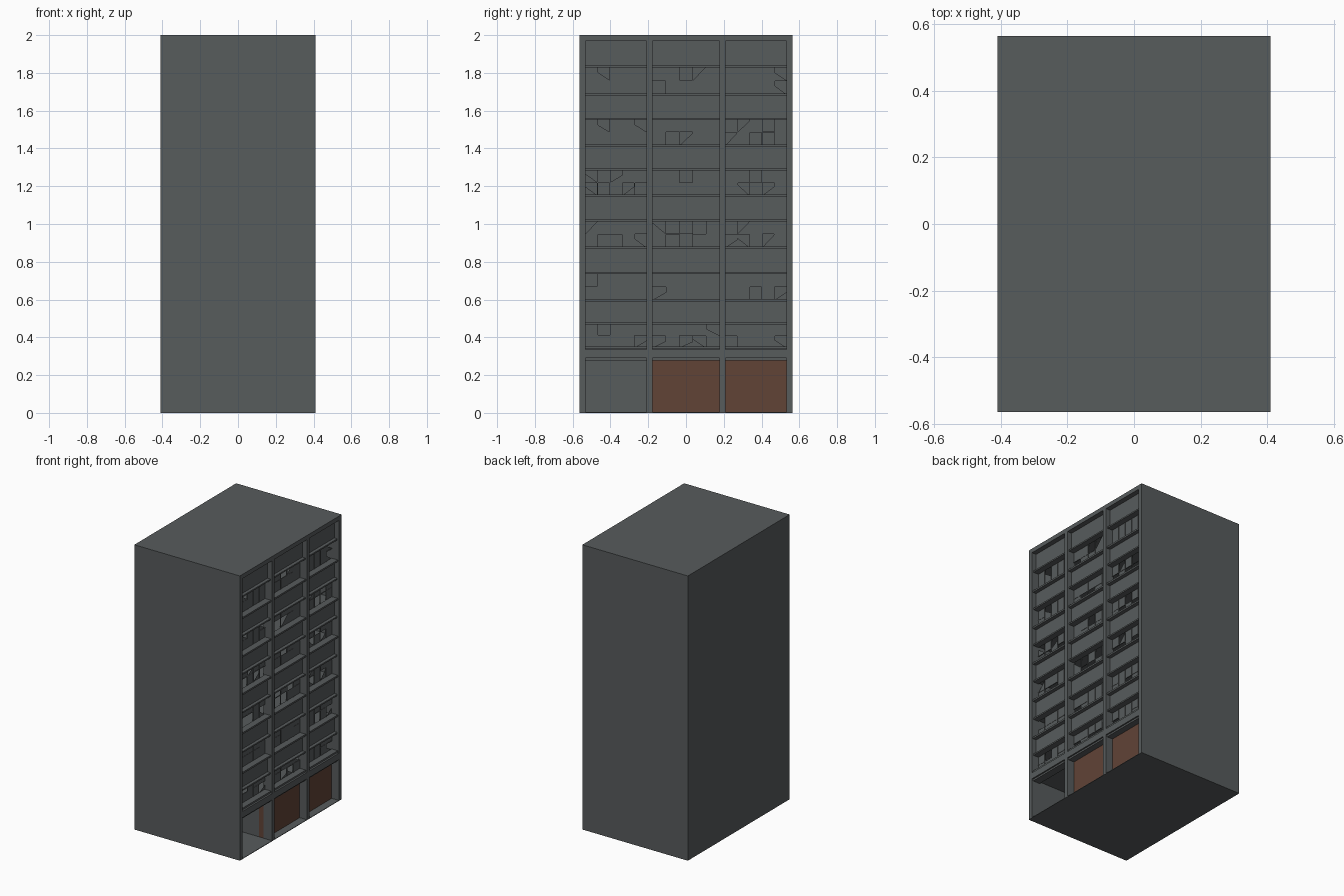
import bpy, bmesh, random
from mathutils import Vector

if "Cube" in bpy.data.objects:
    bpy.data.objects.remove(bpy.data.objects["Cube"])

random.seed(4)

def material(name, rgb):
    m = bpy.data.materials.new(name)
    m.diffuse_color = (*rgb, 1)
    m.use_nodes = True
    m.node_tree.nodes["Principled BSDF"].inputs["Base Color"].default_value = m.diffuse_color
    return m

CONCRETE = material("dark concrete grey", (0.096, 0.106, 0.108))
BROWN = material("rust brown", (0.120, 0.056, 0.037))

def make(name, boxes, mat=CONCRETE, shards=()):
    """One object from boxes (x0,x1,y0,y1,z0,z1) and thin triangular shards."""
    bm = bmesh.new()
    for x0, x1, y0, y1, z0, z1 in boxes:
        c = bmesh.ops.create_cube(bm, size=1)["verts"]
        for v in c:
            v.co = Vector((x1 if v.co.x > 0 else x0,
                           y1 if v.co.y > 0 else y0,
                           z1 if v.co.z > 0 else z0))
    for tri in shards:
        bm.faces.new([bm.verts.new(p) for p in tri])
    me = bpy.data.meshes.new(name)
    bm.to_mesh(me)
    bm.free()
    me.materials.append(mat)
    ob = bpy.data.objects.new(name, me)
    bpy.context.collection.objects.link(ob)
    return ob

X, Y, H = 0.41, 0.565, 2.0          # half depth, half width, height
WALL = 0.375                        # face of the recessed spandrels
GLASS = 0.355                       # plane of the window frames
BAYS = [(-0.533, -0.208), (-0.178, 0.178), (0.208, 0.533)]
WINDOWS = [(0.345, 0.475), (0.597, 0.742), (0.875, 1.020),
           (1.150, 1.290), (1.415, 1.558), (1.685, 1.835)]

# Outer shell: back, two sides, roof and base
make("outer_walls", [
    (-X, -X + 0.02, -Y, Y, 0, H),
    (-X, X, -Y, BAYS[0][0], 0, H),
    (-X, X, BAYS[2][1], Y, 0, H),
])
make("roof", [(-X, X, -Y, Y, 1.97, H)])
make("base", [(-X, X, -Y, Y, 0, 0.004)])

# Columns and the beam above the ground floor
make("columns", [(WALL - 0.03, X, a[1], b[0], 0, H) for a, b in zip(BAYS, BAYS[1:])])
make("ground_beam", [(WALL - 0.03, X, -Y, Y, 0.29, 0.335)])

# Spandrels with their floor slabs, between the window bands
tops = [0.29] + [w[1] for w in WINDOWS]
bottoms = [w[0] for w in WINDOWS] + [1.97]
make("spandrels_and_floors", [(-X + 0.02, WALL, BAYS[0][0], BAYS[2][1], a, b)
                              for a, b in zip(tops, bottoms)])

# Sills and lintel ledges in every bay
ledges = []
for y0, y1 in BAYS:
    for z0, z1 in WINDOWS:
        ledges += [(GLASS, X - 0.008, y0, y1, z0 - 0.006, z0 + 0.006),
                   (GLASS, X - 0.012, y0, y1, z1 - 0.006, z1 + 0.004)]
    ledges.append((WALL - 0.03, X - 0.01, y0, y1, 0.278, 0.29))
make("window_ledges", ledges)

# Window bars and broken panes
bars, panes, shards = [], [], []
for z0, z1 in WINDOWS:
    for b, (y0, y1) in enumerate(BAYS):
        n = 5
        step = (y1 - y0) / n
        zm = (z0 + z1) / 2
        plain = b == 0 and z0 > 1.6          # tall panes without a middle rail
        for i in range(n):
            p, q = y0 + i * step, y0 + (i + 1) * step
            if i and (plain or random.random() < 0.8):
                bars.append((GLASS - 0.004, GLASS + 0.004, p - 0.002, p + 0.002, z0, z1))
            if not plain and random.random() < 0.65:
                bars.append((GLASS - 0.003, GLASS + 0.003, p, q, zm - 0.002, zm + 0.002))
            for lo, hi in ((z0, zm), (zm, z1)):
                r = random.random()
                if r < 0.72 or plain and lo == z0:
                    panes.append((GLASS - 0.001, GLASS + 0.001, p, q, lo, hi))
                elif r < 0.9:
                    k = random.choice((p, q))
                    shards.append([(GLASS, p, lo), (GLASS, q, lo),
                                   (GLASS, k, lo + (hi - lo) * random.uniform(0.5, 1))])
make("window_bars", bars)
make("window_panes", panes, shards=shards)

# Ground floor: one open bay, two closed by brown shutters
make("shutters", [(0.31, 0.355, -0.207, 0.18, 0.004, 0.28),
                  (0.31, 0.355, 0.2, 0.533, 0.004, 0.28)], BROWN)
make("ground_partition", [(-X + 0.02, 0.31, -0.207, -0.18, 0.004, 0.29)])
